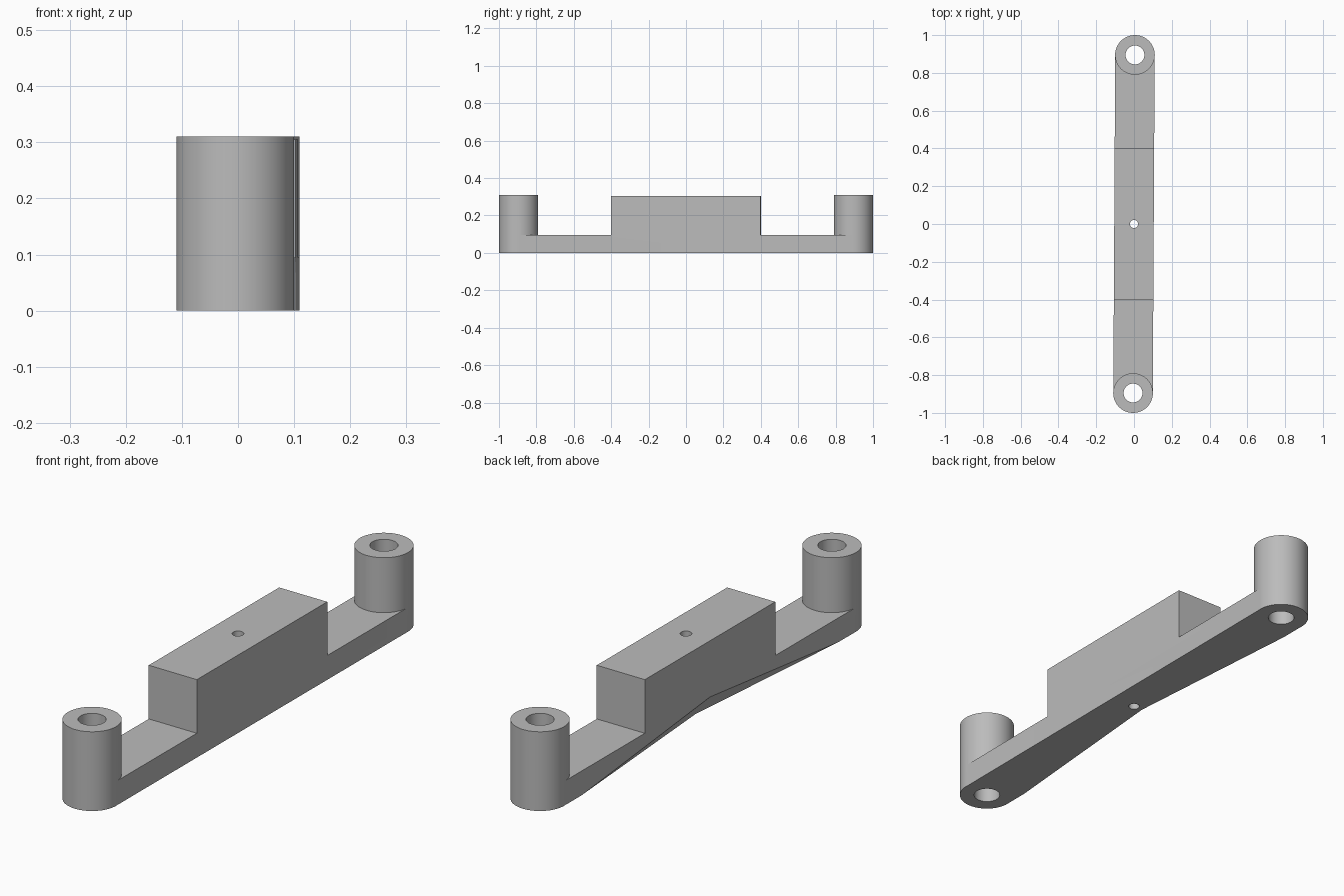
import bpy, bmesh, math
from mathutils import Vector

if "Cube" in bpy.data.objects:
    bpy.data.objects.remove(bpy.data.objects["Cube"], do_unlink=True)

grey = bpy.data.materials.new("plain grey")
grey.use_nodes = True
colour = (0.5, 0.5, 0.5, 1)
grey.diffuse_color = colour
grey.node_tree.nodes["Principled BSDF"].inputs["Base Color"].default_value = colour

HALF_W, BOSS_R, BOSS_Y = 0.1045, 0.105, 0.895
BOSS_H, BLOCK_H, ARM_H = 0.31, 0.305, 0.095


def make(name, bm):
    bmesh.ops.recalc_face_normals(bm, faces=bm.faces)
    mesh = bpy.data.meshes.new(name)
    bm.to_mesh(mesh)
    bm.free()
    mesh.materials.append(grey)
    ob = bpy.data.objects.new(name, mesh)
    bpy.context.collection.objects.link(ob)
    return ob


def cylinder(name, y, radius, z0, z1, sides=64):
    bm = bmesh.new()
    bmesh.ops.create_cone(bm, cap_ends=True, segments=sides,
                          radius1=radius, radius2=radius, depth=z1 - z0)
    bmesh.ops.translate(bm, verts=bm.verts, vec=(0, y, (z0 + z1) / 2))
    return make(name, bm)


def combine(target, tool, operation):
    # Apply one boolean and discard the helper
    tool.hide_render = True
    mod = target.modifiers.new(operation.lower(), "BOOLEAN")
    mod.operation, mod.solver, mod.object = operation, "EXACT", tool
    bpy.context.view_layer.objects.active = target
    bpy.ops.object.modifier_apply(modifier=mod.name)
    bpy.data.objects.remove(tool, do_unlink=True)


# Arms and raised middle block from one side profile
half = [(0.4, BLOCK_H), (0.4, ARM_H), (BOSS_Y, ARM_H), (BOSS_Y, 0)]
profile = half + [(-y, z) for y, z in reversed(half)]
bm = bmesh.new()
face = bm.faces.new([bm.verts.new((-HALF_W, y, z)) for y, z in profile])
side = bmesh.ops.extrude_face_region(bm, geom=[face])
bmesh.ops.translate(bm, vec=(2 * HALF_W, 0, 0),
                    verts=[v for v in side["geom"] if isinstance(v, bmesh.types.BMVert)])
bracket = make("bracket", bm)

# Shallow pointed relief along the lower right edge, one half per end
for s in (1, -1):
    inner = Vector((-0.04, 0, 0))
    upper = Vector((-HALF_W, 0, 0.085))
    end = Vector((-HALF_W, 0.79 * s, 0))
    slope = (upper - inner) * 0.5
    # Cutting plane overshoots the body, then is closed by an outside corner
    base = [inner - slope, upper + slope, Vector((-0.3, 0, -0.2))]
    tip = end + (end - (inner + upper) / 2) * 0.02
    bm = bmesh.new()
    ring = [bm.verts.new(p) for p in base]
    top = bm.verts.new(tip)
    bm.faces.new(ring)
    for i in range(3):
        bm.faces.new((ring[i], ring[(i + 1) % 3], top))
    combine(bracket, make("relief_cutter", bm), "DIFFERENCE")

# End bosses
for s in (1, -1):
    combine(bracket, cylinder("boss", s * BOSS_Y, BOSS_R, 0, BOSS_H), "UNION")

# Through holes
for y, r in ((BOSS_Y, 0.05), (-BOSS_Y, 0.05), (0, 0.021)):
    combine(bracket, cylinder("hole_cutter", y, r, -0.1, 0.5, 48), "DIFFERENCE")

# The whole bar sits very slightly turned
bracket.rotation_euler.z = -0.0056
bpy.ops.object.select_all(action="DESELECT")
bracket.select_set(True)
bpy.context.view_layer.objects.active = bracket
bpy.ops.object.shade_smooth_by_angle(angle=math.radians(30))
